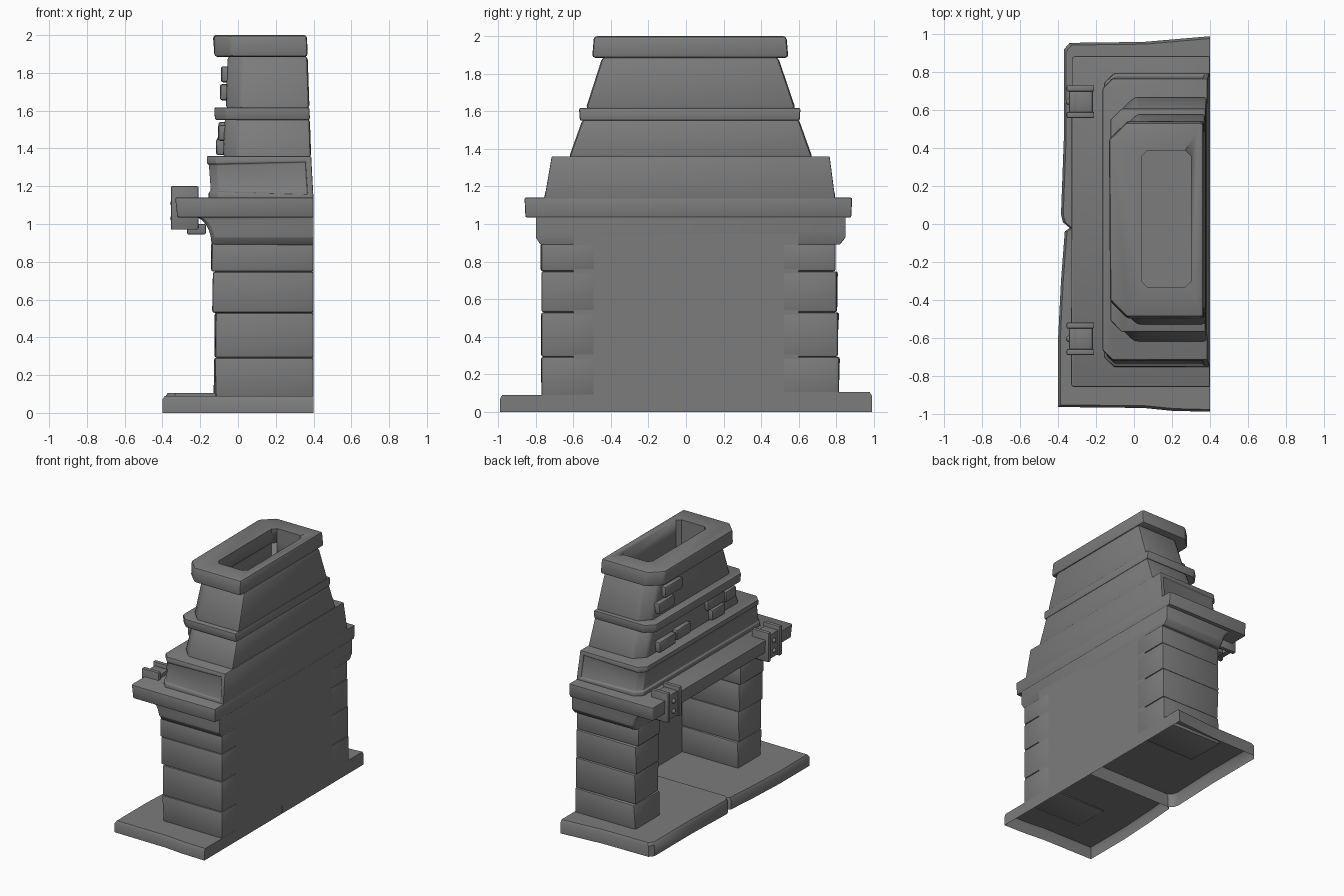
import bpy, bmesh, math, random
from mathutils import Vector

random.seed(4)
cube = bpy.data.objects.get("Cube")
if cube:
    bpy.data.objects.remove(cube, do_unlink=True)

stone = bpy.data.materials.new("grey_stone")
stone.use_nodes = True
COLOUR = (0.2, 0.2, 0.2, 1)
stone.diffuse_color = COLOUR
stone.node_tree.nodes["Principled BSDF"].inputs["Base Color"].default_value = COLOUR


def back_x(z):
    """Depth of the flat back wall, leaning slightly above the shelf."""
    return 0.4 if z <= 1.14 else 0.395 - 0.03 * (z - 1.14) / 0.86


def finish(name, bm, bevel=0.0, segments=2):
    bmesh.ops.recalc_face_normals(bm, faces=bm.faces)
    mesh = bpy.data.meshes.new(name)
    bm.to_mesh(mesh)
    bm.free()
    mesh.materials.append(stone)
    ob = bpy.data.objects.new(name, mesh)
    bpy.context.collection.objects.link(ob)
    bpy.ops.object.select_all(action='DESELECT')
    ob.select_set(True)
    bpy.context.view_layer.objects.active = ob
    if bevel:
        m = ob.modifiers.new("worn_edges", 'BEVEL')
        m.width, m.segments, m.limit_method = bevel, segments, 'ANGLE'
        bpy.ops.object.modifier_apply(modifier=m.name)
    bpy.ops.object.shade_smooth_by_angle(angle=math.radians(35))
    return ob


def skin(bm, rings):
    """Join rings of points with walls; returns the wall faces and caps."""
    loops = [[bm.verts.new(p) for p in ring] for ring in rings]
    n = len(loops[0])
    walls = [bm.faces.new((a[i], a[(i + 1) % n], b[(i + 1) % n], b[i]))
             for a, b in zip(loops, loops[1:]) for i in range(n)]
    return walls, [bm.faces.new(loops[0]), bm.faces.new(loops[-1])]


def tier(name, levels, chamfer, bevel=0.012, wear=0.0, band=False):
    """Stack of (z, front, y_min, y_max) outlines with cut front corners and a flat back."""
    rings = []
    for z, f, lo, hi in levels:
        b, c = back_x(z), chamfer
        ring = [(b, lo), (f + c, lo), (f, lo + c), (f, hi - c), (f + c, hi), (b, hi)]
        rings.append([(x + (random.uniform(-wear, wear) if 0 < i < 5 else 0), y, z)
                      for i, (x, y) in enumerate(ring)])
    bm = bmesh.new()
    walls, caps = skin(bm, rings)
    if band:  # sunken band wrapping both ends and the front
        bmesh.ops.recalc_face_normals(bm, faces=bm.faces)
        bmesh.ops.inset_region(bm, faces=walls[:5], thickness=0.04, depth=0.0)
        edge = [f for f in walls[:5]]
        bmesh.ops.inset_region(bm, faces=edge, thickness=0.004, depth=-0.012)
    return finish(name, bm, bevel)


def block(name, lo, hi, bevel=0.012, wear=0.0):
    bm = bmesh.new()
    bmesh.ops.create_cube(bm, size=1)
    lo, hi = Vector(lo), Vector(hi)
    for v in bm.verts:
        v.co = Vector([(a + b) / 2 + c * (b - a) for a, b, c in zip(lo, hi, v.co)])
        if v.co.x < 0.3:
            v.co.x += random.uniform(-wear, wear)
            v.co.y += random.uniform(-wear, wear)
    return finish(name, bm, bevel)


# Hearth: two worn slabs, hollow underneath
def hearth(name, outline, height):
    bm = bmesh.new()
    rings = [[(x, y, 0) for x, y in outline],
             [(x, y, height - 0.02) for x, y in outline],
             [(x + 0.012 * (x < 0.3), y * 0.988 if abs(y) > 0.5 else y, height)
              for x, y in outline]]
    walls, caps = skin(bm, rings)
    bmesh.ops.delete(bm, geom=[caps[0]], context='FACES')
    return finish(name, bm)


hearth("hearth_slab_left",
       [(0.4, -0.02), (-0.34, -0.02), (-0.375, 0.01), (-0.385, 0.05), (-0.37, 0.45),
        (-0.37, 0.92), (-0.34, 0.955), (0.05, 0.96), (0.4, 0.99)], 0.105)
hearth("hearth_slab_right",
       [(0.4, -0.021), (-0.34, -0.021), (-0.365, -0.04), (-0.385, -0.3), (-0.4, -0.6),
        (-0.4, -0.965), (0.05, -0.97), (0.2, -0.985), (0.4, -0.99)], 0.09)

# Pillars: four stacked stones on each side of the opening
HEIGHTS = [0.08, 0.292, 0.53, 0.748, 0.9]
FRONTS = [-0.125, -0.12, -0.13, -0.14]
for side, outer, inner in (("left", 0.815, 0.51), ("right", -0.77, -0.48)):
    for i, front in enumerate(FRONTS):
        out = outer - math.copysign(0.006 * i * (side == "left"), outer)
        lo, hi = sorted((out, inner))
        block(f"pillar_{side}_stone_{i + 1}", (front, lo, HEIGHTS[i]),
              (0.4, hi, HEIGHTS[i + 1]), bevel=0.012, wear=0.008)

# Firebox back wall
block("firebox_back", (0.37, -0.6, 0.06), (0.4, 0.6, 0.95), bevel=0)

# Curved lintel under the shelf
curve = []
for i in range(7):
    a = math.radians(15 * i)
    curve.append((0.89 + 0.15 * math.sin(a) ** 1.0, -0.14 - 0.1 * (1 - math.cos(a)),
                  -0.775 - 0.025 * min(1, i), 0.82 + 0.03 * min(1, i)))
tier("lintel", curve, 0.02, bevel=0.006)

# Mantel shelf
tier("mantel_shelf", [(1.035, -0.325, -0.855, 0.88), (1.14, -0.33, -0.86, 0.885)],
     0.012, bevel=0.014, wear=0.004)

# Clamps gripping the shelf: two flanges, a plate and bolts
for side, y in (("left", 0.645), ("right", -0.605)):
    for end, s in (("outer", 1), ("inner", -1)):
        block(f"clamp_{side}_{end}_flange", (-0.355, y + s * 0.07 - 0.016, 0.97),
              (-0.21, y + s * 0.07 + 0.016, 1.2), bevel=0.006)
    block(f"clamp_{side}_front_plate", (-0.342, y - 0.06, 0.98), (-0.3, y + 0.06, 1.17), 0.004)
    block(f"clamp_{side}_top_plate", (-0.342, y - 0.06, 1.13), (-0.22, y + 0.06, 1.17), 0.004)
    block(f"clamp_{side}_foot", (-0.27, y - 0.05, 0.945), (-0.17, y + 0.05, 1.0), 0.008)
    for i, z in enumerate((1.03, 1.11)):
        bm = bmesh.new()
        bmesh.ops.create_uvsphere(bm, u_segments=10, v_segments=6, radius=0.018)
        bmesh.ops.translate(bm, vec=(-0.342, y, z), verts=bm.verts)
        finish(f"clamp_{side}_bolt_{i + 1}", bm)

# Plinth of the hood, with a sunken band
tier("hood_plinth", [(1.13, -0.155, -0.755, 0.795), (1.36, -0.165, -0.715, 0.765)],
     0.05, bevel=0.008, band=True)

# Tapered hood, moulding and chimney cap
flue_parts = [
    tier("hood_lower", [(1.35, -0.08, -0.625, 0.675), (1.56, -0.07, -0.55, 0.6)], 0.08, 0.02),
    tier("hood_moulding", [(1.55, -0.12, -0.565, 0.605), (1.618, -0.125, -0.57, 0.61)],
         0.06, 0.01, 0.003),
    tier("hood_upper", [(1.61, -0.065, -0.535, 0.585), (1.89, -0.055, -0.445, 0.49)], 0.08, 0.02),
    tier("chimney_cap", [(1.885, -0.125, -0.5, 0.545), (2.0, -0.13, -0.49, 0.535)],
         0.09, 0.016, 0.004)]

# Flue opening cut down through the cap and hood
bm = bmesh.new()
outline = []
for sx, sy in ((1, 1), (-1, 1), (-1, -1), (1, -1)):
    pair = [(0.17 + sx * 0.13, 0.028 + sy * 0.33), (0.17 + sx * 0.1, 0.028 + sy * 0.36)]
    outline += pair if sx == sy else pair[::-1]
skin(bm, [[(x, y, z) for x, y in outline] for z in (1.45, 2.1)])
cutter = finish("flue_cutter", bm)
cutter.hide_render = True
for part in flue_parts:
    bpy.context.view_layer.objects.active = part
    m = part.modifiers.new("flue", 'BOOLEAN')
    m.object, m.operation, m.solver = cutter, 'DIFFERENCE', 'EXACT'
    bpy.ops.object.modifier_apply(modifier=m.name)
bpy.data.objects.remove(cutter, do_unlink=True)

# Exposed bricks on the front of the hood: (y_min, y_max, z_min, front)
BRICKS = [(0.16, 0.38, 1.75, -0.09), (0.27, 0.47, 1.655, -0.095),
          (0.28, 0.49, 1.365, -0.115), (0.09, 0.27, 1.375, -0.11),
          (-0.34, -0.13, 1.455, -0.105), (-0.48, -0.35, 1.44, -0.105),
          (-0.33, -0.17, 1.365, -0.115)]
for i, (lo, hi, z, front) in enumerate(BRICKS):
    block(f"hood_brick_{i + 1}", (front, lo, z), (0.0, hi, z + 0.085), 0.012, 0.003)
